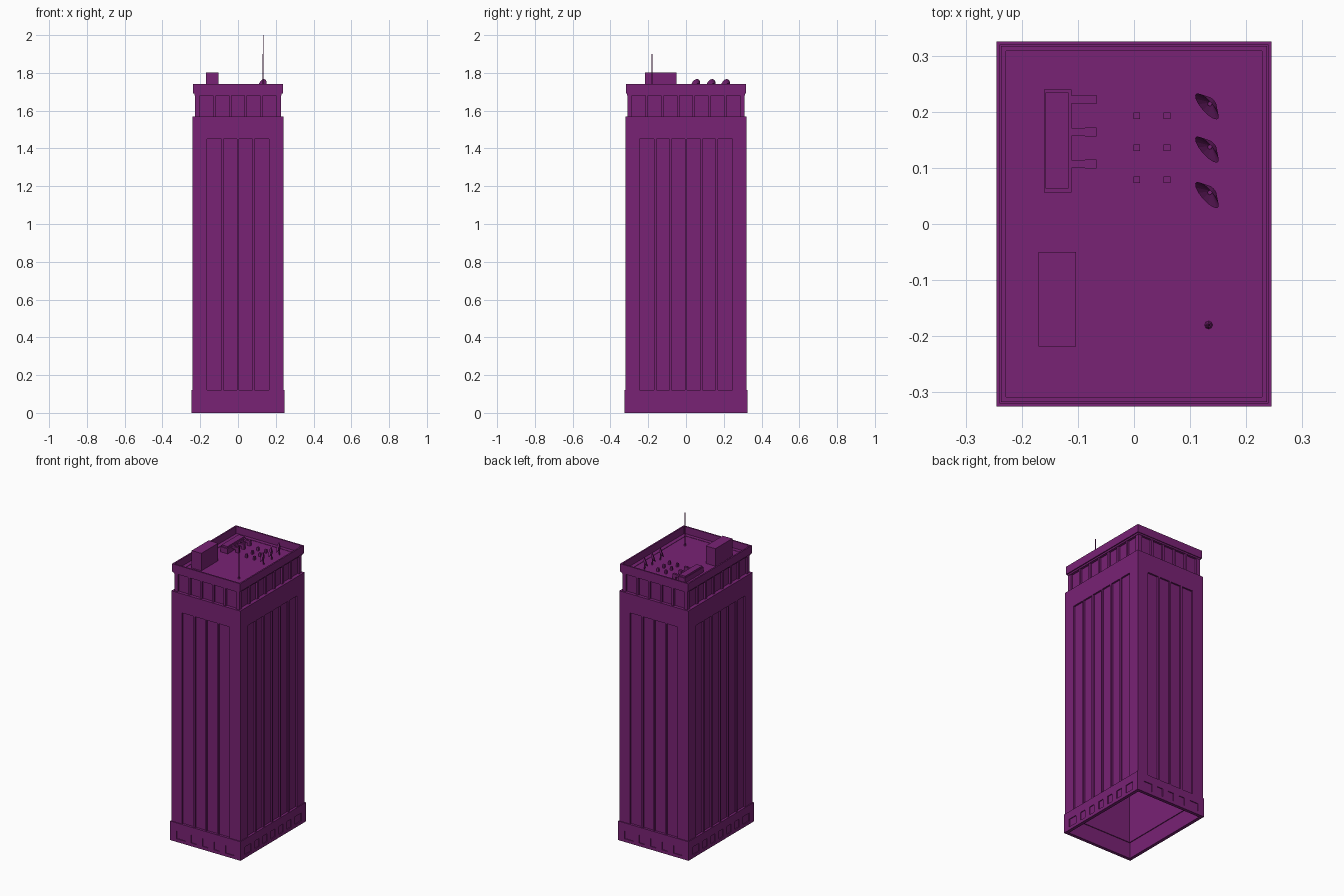
import bpy, bmesh, math
from mathutils import Matrix, Vector

cube = bpy.data.objects.get("Cube")
if cube:
    bpy.data.objects.remove(cube, do_unlink=True)

purple = bpy.data.materials.new("deep_purple")
purple.use_nodes = True
COLOUR = (0.19, 0.016, 0.177, 1)
purple.diffuse_color = COLOUR
purple.node_tree.nodes["Principled BSDF"].inputs["Base Color"].default_value = COLOUR


def finish(name, bm):
    mesh = bpy.data.meshes.new(name)
    bm.to_mesh(mesh)
    bm.free()
    mesh.materials.append(purple)
    obj = bpy.data.objects.new(name, mesh)
    bpy.context.collection.objects.link(obj)
    return obj


def box(bm, x, y, z, turn=Matrix()):
    """Add a box from (low, high) pairs."""
    centre = Vector([(a + b) / 2 for a, b in (x, y, z)])
    size = [b - a for a, b in (x, y, z)]
    bmesh.ops.create_cube(bm, size=1, matrix=turn @ Matrix.Translation(centre) @ Matrix.Diagonal((*size, 1)))


def box_object(name, *spans):
    bm = bmesh.new()
    box(bm, *spans)
    return finish(name, bm)


def rod(bm, start, end, r1, r2, sides=8):
    start, end = Vector(start), Vector(end)
    axis = end - start
    place = Matrix.Translation((start + end) / 2) @ axis.to_track_quat('Z', 'Y').to_matrix().to_4x4()
    bmesh.ops.create_cone(bm, cap_ends=True, segments=sides, radius1=r1, radius2=r2,
                          depth=axis.length, matrix=place)


def bay_walls(name, hx, hy, z0, z1, edge, bays, rib, sill, head, thick, recess):
    """Four walls, each with a row of recessed bays between solid corners."""
    bm = bmesh.new()
    for i in range(4):
        turn = Matrix.Rotation(math.pi / 2 * i, 4, 'Z')
        half, out = (hx, hy) if i % 2 == 0 else (hy, hx)
        count = bays[i % 2]
        inner = half - edge
        front = (-out, -out + thick)
        box(bm, (-inner, inner), (-out + recess, -out + thick), (z0, z1), turn)
        for s in (-1, 1):
            box(bm, sorted((s * inner, s * half)), front, (z0, z1), turn)
        box(bm, (-inner, inner), front, (z1 - head, z1), turn)
        if sill:
            box(bm, (-inner, inner), front, (z0, z0 + sill), turn)
        for k in range(1, count):
            u = -inner + 2 * inner * k / count
            box(bm, (u - rib / 2, u + rib / 2), front, (z0 + sill, z1 - head), turn)
    return finish(name, bm)


# Main storeys, open underneath
bay_walls("plinth", 0.245, 0.325, 0, 0.12, 0.045, (5, 7), 0.04, 0.02, 0.05, 0.02, 0.005)
bay_walls("tower_walls", 0.24, 0.32, 0.1, 1.57, 0.075, (4, 6), 0.012, 0, 0.12, 0.02, 0.01)
box_object("tower_ledge", (-0.235, 0.235), (-0.315, 0.315), (1.555, 1.569))
bay_walls("top_storey", 0.227, 0.31, 1.565, 1.695, 0.02, (5, 7), 0.014, 0, 0.01, 0.025, 0.012)

# Roof and parapet
box_object("roof_deck", (-0.23, 0.23), (-0.312, 0.312), (1.68, 1.693))
bm = bmesh.new()
for s in (-1, 1):
    box(bm, (-0.237, 0.237), sorted((s * 0.308, s * 0.317)), (1.69, 1.74))
    box(bm, sorted((s * 0.228, s * 0.237)), (-0.317, 0.317), (1.69, 1.74))
finish("parapet", bm)

# Roof machinery
box_object("stair_house", (-0.17, -0.103), (-0.218, -0.05), (1.69, 1.803))

bm = bmesh.new()
box(bm, (-0.16, -0.111), (0.056, 0.24), (1.69, 1.725))
box(bm, (-0.158, -0.117), (0.063, 0.234), (1.72, 1.735))
finish("cooling_unit", bm)

bm = bmesh.new()
for y in (0.107, 0.164, 0.222):
    box(bm, (-0.115, -0.067), (y - 0.007, y + 0.007), (1.71, 1.724))
    box(bm, (-0.087, -0.067), (y - 0.008, y + 0.008), (1.69, 1.726))
finish("cooling_ducts", bm)

bm = bmesh.new()
for x in (0.005, 0.059):
    for y in (0.079, 0.136, 0.193):
        box(bm, (x - 0.006, x + 0.006), (y - 0.006, y + 0.006), (1.69, 1.715))
finish("roof_vents", bm)

# Satellite dishes with hollow mouths on short legs
facing = Vector((-0.75, -0.66, 0.35)).to_track_quat('-Z', 'Y').to_matrix().to_4x4()
bm = bmesh.new()
for y in (0.056, 0.137, 0.214):
    centre = Vector((0.135, y, 1.737))
    place = Matrix.Translation(centre) @ facing
    made = bmesh.ops.create_cone(bm, cap_ends=True, cap_tris=True, segments=14, radius1=0.03,
                                 radius2=0.01, depth=0.014, matrix=place)
    rim_centre = place @ Vector((0, 0, -0.007))
    hub = min(made["verts"], key=lambda v: (v.co - rim_centre).length)
    hub.co = place @ Vector((0, 0, 0.004))
    rod(bm, (0.138, y + 0.003, 1.69), centre, 0.004, 0.004)
finish("satellite_dishes", bm)

# Antenna
bm = bmesh.new()
rod(bm, (0.133, -0.18, 1.69), (0.133, -0.18, 1.705), 0.008, 0.004)
rod(bm, (0.133, -0.18, 1.7), (0.133, -0.18, 1.9), 0.003, 0.002)
rod(bm, (0.133, -0.18, 1.9), (0.133, -0.18, 2.0), 0.001, 0.001, 6)
finish("antenna", bm)
